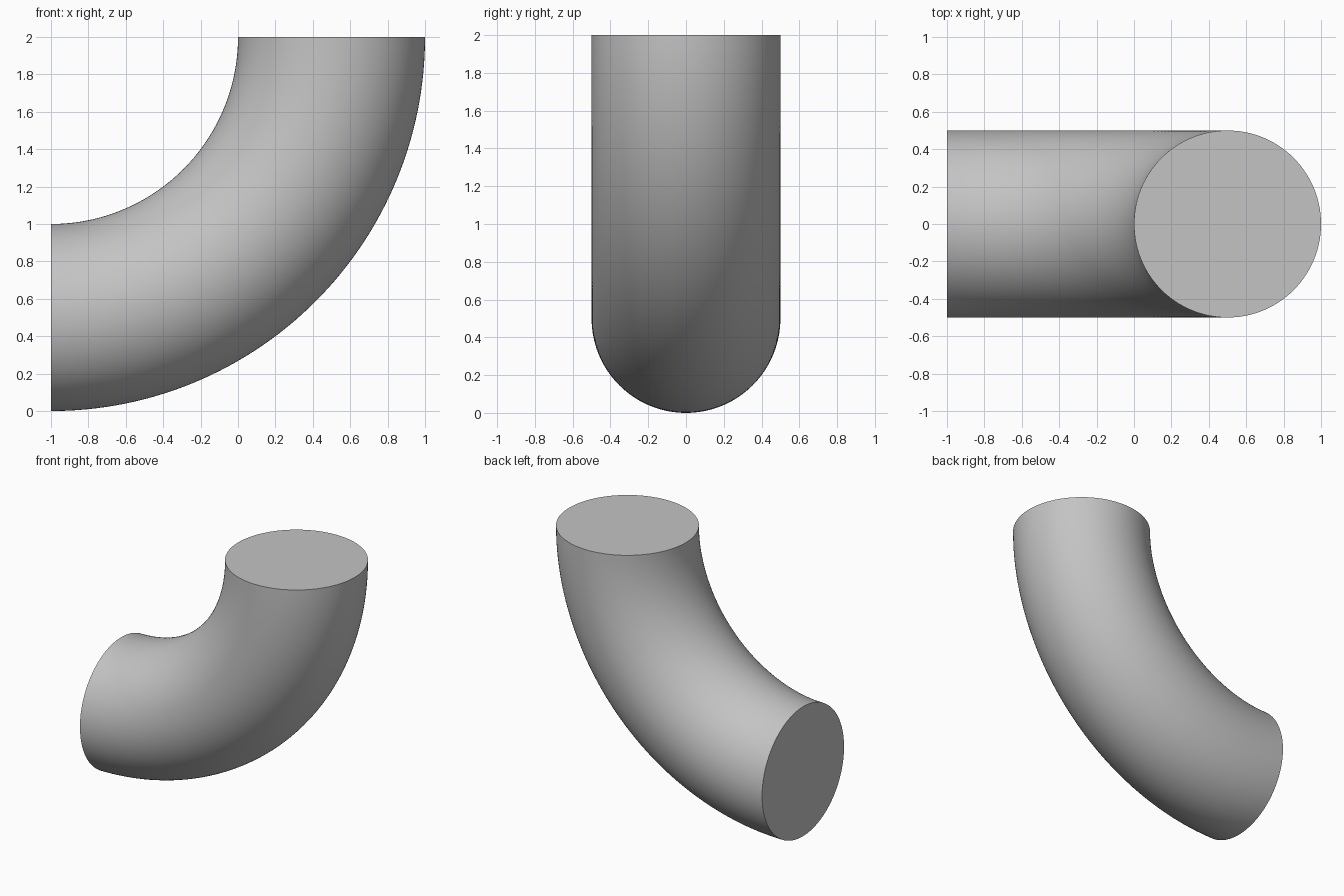
import bpy, bmesh
from math import pi, radians
from mathutils import Matrix, Vector

if "Cube" in bpy.data.objects:
    bpy.data.objects.remove(bpy.data.objects["Cube"], do_unlink=True)

OUTER, INNER = 0.5, 0.484
BEND_CENTRE = Vector((-1, 0, 2))
SIDES, STEPS = 128, 64

# Single grey finish
grey = bpy.data.materials.new("grey_metal")
grey.use_nodes = True
colour = (0.55, 0.55, 0.55, 1)
grey.diffuse_color = colour
grey.node_tree.nodes["Principled BSDF"].inputs["Base Color"].default_value = colour

# Outer and inner walls: circles at the top opening swept a quarter turn
bm = bmesh.new()
for radius in (OUTER, INNER):
    ring = bmesh.ops.create_circle(bm, segments=SIDES, radius=radius,
                                   matrix=Matrix.Translation((0.5, 0, 2)))["verts"]
    edges = list({e for v in ring for e in v.link_edges})
    bmesh.ops.spin(bm, geom=ring + edges, cent=BEND_CENTRE, axis=(0, 1, 0),
                   angle=pi / 2, steps=STEPS)

# Flat rims joining the two walls at each opening
rims = [e for e in bm.edges if e.is_boundary]
for on_top in (True, False):
    loops = [e for e in rims if all((v.co.z > 1.999) == on_top for v in e.verts)]
    bmesh.ops.bridge_loops(bm, edges=loops)
bmesh.ops.recalc_face_normals(bm, faces=bm.faces)

mesh = bpy.data.meshes.new("pipe_elbow")
bm.to_mesh(mesh)
bm.free()
mesh.materials.append(grey)
pipe = bpy.data.objects.new("pipe_elbow", mesh)
bpy.context.collection.objects.link(pipe)

# Smooth walls, crisp rims
bpy.ops.object.select_all(action="DESELECT")
pipe.select_set(True)
bpy.context.view_layer.objects.active = pipe
bpy.ops.object.shade_smooth_by_angle(angle=radians(35))
